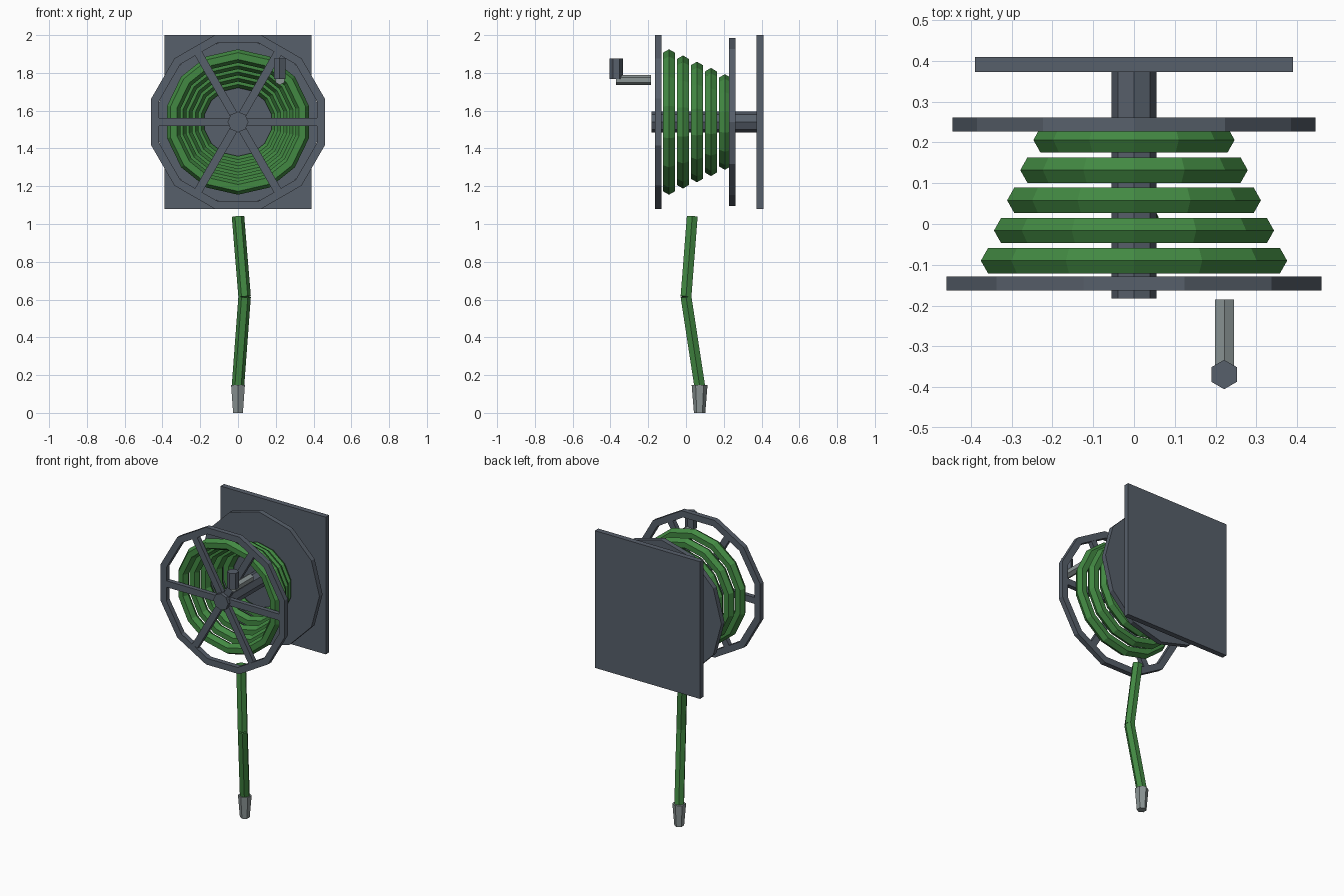
import bpy, bmesh
from math import sin, cos, pi, radians
from mathutils import Vector, Matrix

cube = bpy.data.objects.get("Cube")
if cube:
    bpy.data.objects.remove(cube, do_unlink=True)


def material(name, rgb):
    mat = bpy.data.materials.new(name)
    mat.use_nodes = True
    mat.diffuse_color = (*rgb, 1)
    mat.node_tree.nodes["Principled BSDF"].inputs["Base Color"].default_value = (*rgb, 1)
    return mat


slate = material("slate grey", (0.095, 0.115, 0.145))
green = material("hose green", (0.055, 0.25, 0.055))
metal = material("light metal", (0.26, 0.30, 0.30))

AXLE_Z = 1.54


def finish(bm, name, mat):
    bmesh.ops.recalc_face_normals(bm, faces=bm.faces)
    mesh = bpy.data.meshes.new(name)
    bm.to_mesh(mesh)
    bm.free()
    mesh.materials.append(mat)
    obj = bpy.data.objects.new(name, mesh)
    bpy.context.collection.objects.link(obj)
    return obj


def prism(name, start, end, r0, r1, sides, corner, mat):
    """Tapered prism between two points, with one corner facing a direction."""
    a, b = Vector(start), Vector(end)
    axis = (b - a).normalized()
    up = Vector(corner)
    up = (up - axis * up.dot(axis)).normalized()
    side = up.cross(axis)
    turn = Matrix((side, up, axis)).transposed().to_4x4()
    bm = bmesh.new()
    bmesh.ops.create_cone(bm, cap_ends=True, segments=sides, radius1=r0, radius2=r1,
                          depth=(b - a).length,
                          matrix=Matrix.Translation((a + b) / 2) @ turn)
    return finish(bm, name, mat)


def box(name, centre, size, mat, roll=0):
    bm = bmesh.new()
    bmesh.ops.create_cube(bm, size=1)
    bm.transform(Matrix.Translation(centre) @ Matrix.Rotation(roll, 4, "Y")
                 @ Matrix.Diagonal((*size, 1)))
    return finish(bm, name, mat)


def hoop(name, profile, segments, first, mat):
    """Sweep a closed (radius, y) profile around the axle."""
    bm = bmesh.new()
    loops = []
    for i in range(segments):
        t = first + 2 * pi * i / segments
        loops.append([bm.verts.new((r * cos(t), y, AXLE_Z + r * sin(t))) for r, y in profile])
    n = len(profile)
    for i in range(segments):
        p, q = loops[i], loops[(i + 1) % segments]
        for j in range(n):
            k = (j + 1) % n
            bm.faces.new((p[j], p[k], q[k], q[j]))
    return finish(bm, name, mat)


# Wall plate, axle and solid back disc
box("wall_plate", (0, 0.391, AXLE_Z), (0.78, 0.036, 0.92), slate)
prism("axle", (0, -0.183, AXLE_Z), (0, 0.38, AXLE_Z), 0.055, 0.055, 8, (0, 0, 1), slate)
prism("back_disc", (0, 0.227, AXLE_Z), (0, 0.261, AXLE_Z), 0.445, 0.445, 12, (0, 0, 1), slate)

# Open front rim with six spokes
front, back = -0.163, -0.129
hoop("front_rim", [(0.476, front), (0.476, back), (0.432, back), (0.432, front)],
     12, radians(15), slate)
for i in range(6):
    t = i * pi / 3
    box(f"spoke_{i + 1}", (0.22 * cos(t), -0.146, AXLE_Z + 0.22 * sin(t)),
        (0.42, 0.03, 0.043), slate, -t)

# Coiled hose, narrowing toward the wall
for i in range(5):
    radius, y = 0.349 - 0.033 * i, -0.09 + 0.074 * i
    section = [(radius + 0.036 * cos(j * pi / 3), y + 0.036 * sin(j * pi / 3)) for j in range(6)]
    hoop(f"hose_coil_{i + 1}", section, 14, pi / 2, green)

# Crank arm and grip
prism("crank_arm", (0.222, -0.37, 1.763), (0.222, -0.185, 1.763), 0.027, 0.027, 6, (0, 0, 1), metal)
prism("crank_grip", (0.221, -0.369, 1.767), (0.221, -0.369, 1.875), 0.036, 0.036, 6, (0, 1, 0), slate)

# Hanging hose and nozzle
bend = (0.035, 0, 0.615)
prism("hose_upper", (0, 0.033, 1.04), bend, 0.033, 0.033, 6, (1, 0, 0), green)
prism("hose_lower", bend, (0, 0.072, 0.145), 0.033, 0.033, 6, (1, 0, 0), green)
prism("nozzle", (0, 0.072, 0), (0, 0.072, 0.147), 0.03, 0.042, 6, (0, 1, 0), metal)
